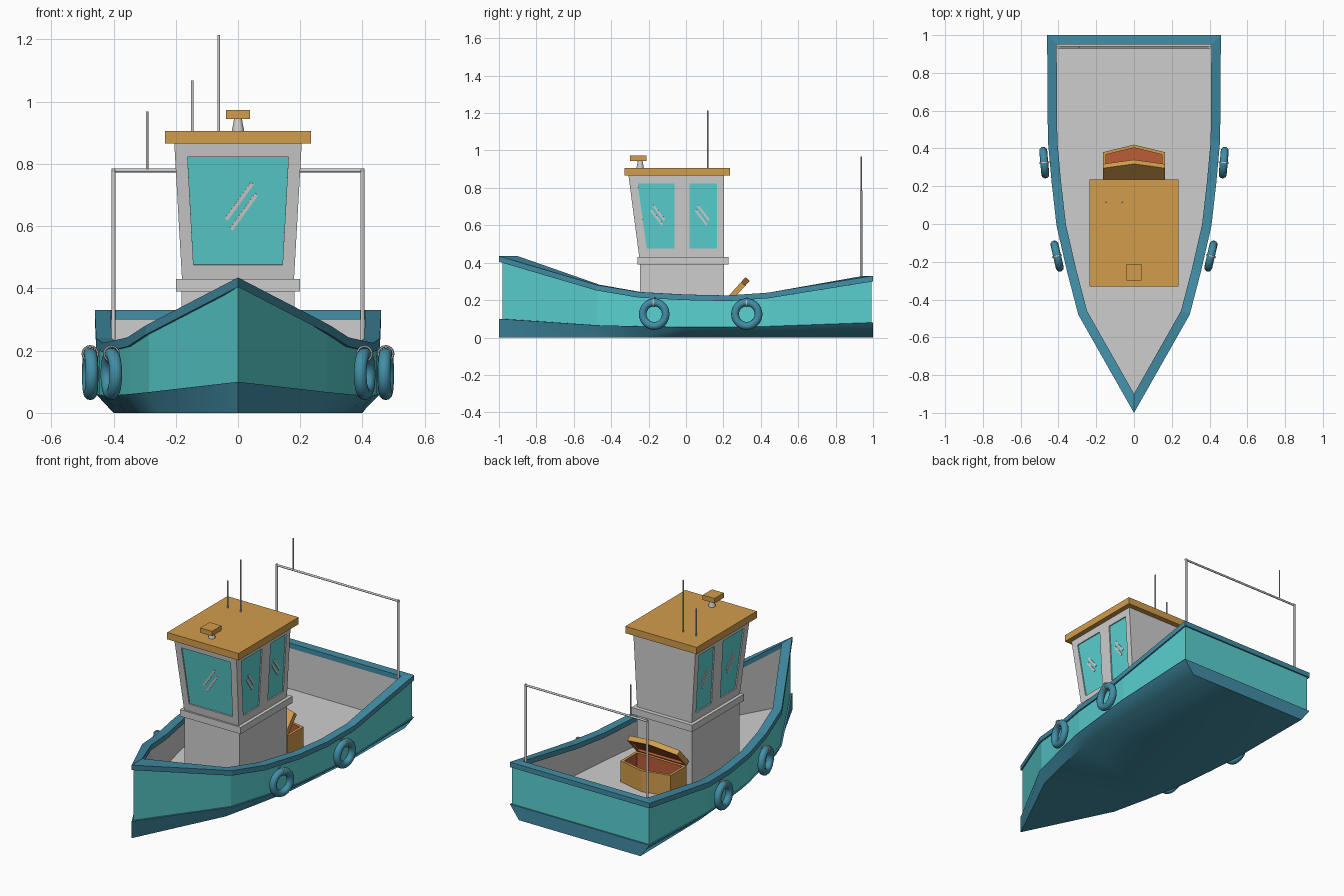
import bpy, bmesh, math
from mathutils import Vector, Matrix

if "Cube" in bpy.data.objects:
    bpy.data.objects.remove(bpy.data.objects["Cube"])


def material(name, rgb):
    m = bpy.data.materials.new(name)
    lin = [((c / 255 + 0.055) / 1.055) ** 2.4 for c in rgb]
    m.diffuse_color = (*lin, 1)
    m.use_nodes = True
    m.node_tree.nodes["Principled BSDF"].inputs["Base Color"].default_value = m.diffuse_color
    return m


TEAL = material("teal", (90, 208, 208))
BLUE = material("deep_blue", (66, 142, 166))
GREY = material("light_grey", (206, 206, 206))
TAN = material("tan", (210, 157, 76))
RED = material("rust_red", (188, 92, 56))


def finish(name, bm, mats, smooth=None):
    me = bpy.data.meshes.new(name)
    bm.to_mesh(me)
    bm.free()
    ob = bpy.data.objects.new(name, me)
    bpy.context.collection.objects.link(ob)
    for m in mats:
        me.materials.append(m)
    if smooth:
        shade(ob, smooth)
    return ob


def shade(ob, angle):
    bpy.ops.object.select_all(action='DESELECT')
    ob.select_set(True)
    bpy.context.view_layer.objects.active = ob
    bpy.ops.object.shade_smooth_by_angle(angle=math.radians(angle))


def loft(name, rings, mats, spans=None, caps=(0, 0), wrap=False, fix=False, smooth=None):
    """Skin closed rings; spans = material per band, caps = material of end caps or None."""
    bm = bmesh.new()
    vs = [[bm.verts.new(p) for p in r] for r in rings]
    n = len(rings[0])
    for k in range(len(rings) if wrap else len(rings) - 1):
        a, b = vs[k], vs[(k + 1) % len(rings)]
        for i in range(n):
            j = (i + 1) % n
            bm.faces.new((a[i], a[j], b[j], b[i])).material_index = spans[k] if spans else 0
    if not wrap and caps[0] is not None:
        bm.faces.new(vs[0][::-1]).material_index = caps[0]
    if not wrap and caps[1] is not None:
        bm.faces.new(vs[-1]).material_index = caps[1]
    if fix:
        bmesh.ops.recalc_face_normals(bm, faces=bm.faces)
    return finish(name, bm, mats, smooth)


def inset(pts, d):
    """Mitred inward offset of a counter-clockwise outline."""
    out = []
    for i, p in enumerate(pts):
        a, b = pts[i - 1], pts[(i + 1) % len(pts)]
        e1 = Vector((p[0] - a[0], p[1] - a[1])).normalized()
        e2 = Vector((b[0] - p[0], b[1] - p[1])).normalized()
        n1, n2 = Vector((-e1.y, e1.x)), Vector((-e2.y, e2.x))
        m = (n1 + n2) / (1 + n1.dot(n2)) * d
        out.append((p[0] + m.x, p[1] + m.y))
    return out


def at(pts, z):
    zs = z if isinstance(z, list) else [z] * len(pts)
    return [(p[0], p[1], h) for p, h in zip(pts, zs)]


def rect(x, y0, y1):
    return [(-x, y0), (x, y0), (x, y1), (-x, y1)]


def box(name, x, y0, y1, z0, z1, mat):
    return loft(name, [at(rect(x, y0, y1), z0), at(rect(x, y0, y1), z1)], [mat])


def rod(name, p, q, r, mat=GREY, r2=None, seg=10):
    p, q = Vector(p), Vector(q)
    bm = bmesh.new()
    rot = (q - p).to_track_quat('Z', 'Y').to_matrix().to_4x4()
    bmesh.ops.create_cone(bm, cap_ends=True, segments=seg, radius1=r, radius2=r if r2 is None else r2,
                          depth=(q - p).length, matrix=Matrix.Translation((p + q) / 2) @ rot)
    return finish(name, bm, [mat], 40)


def torus(name, loc, major, minor, rot, mat, segs):
    bpy.ops.mesh.primitive_torus_add(location=loc, rotation=rot, major_radius=major, minor_radius=minor,
                                     major_segments=segs[0], minor_segments=segs[1])
    ob = bpy.context.object
    ob.name = name
    ob.data.materials.append(mat)
    shade(ob, 60)


# Hull stations: half width, y, rail height, chine height
stations = [(0, -1, .435, .10), (.295, -.48, .282, .066), (.355, -.25, .243, .06), (.41, -.01, .23, .056),
            (.436, .22, .225, .056), (.456, .44, .24, .06), (.46, 1, .33, .08)]
full = stations + [(-x, y, a, b) for x, y, a, b in stations[:0:-1]]
outline = [(s[0], s[1]) for s in full]
rail_z = [s[2] for s in full]
chine_z = [s[3] for s in full]
DECK = .055

# Lower hull, upper hull with inner walls and deck, rail
loft("lower_hull", [at([(x * .87, y) for x, y in outline], 0), at(outline, chine_z),
                    at(inset(outline, .014), chine_z)], [BLUE], caps=(0, None), smooth=50)
hull_top = [z - .02 for z in rail_z]
skin, lining = inset(outline, .009), inset(outline, .045)
loft("upper_hull", [at(skin, chine_z), at(skin, hull_top), at(lining, hull_top), at(lining, DECK)],
     [TEAL, GREY], spans=[0, 0, 1], caps=(None, 1))
rail_low = [z - .03 for z in rail_z]
inner = inset(outline, .05)
loft("rail", [at(outline, rail_low), at(outline, rail_z), at(inner, rail_z), at(inner, rail_low)],
     [BLUE], spans=[0] * 4, wrap=True)

# Cabin
box("cabin_base", .182, -.245, .203, DECK, .39, GREY)
box("cabin_belt", .2, -.26, .228, .39, .43, GREY)
cabin = loft("cabin_upper", [at(rect(.18, -.25, .203), .43), at(rect(.205, -.308, .203), .87)], [GREY])
box("cabin_roof", .235, -.33, .235, .865, .906, TAN)


def front(x, z):
    return Vector((x, -.25 - .058 * (z - .43) / .44, z))


def side(s):
    return lambda y, z: Vector((s * (.18 + .025 * (z - .43) / .44), y, z))


def plate(name, surf, normal, quad, lo, hi, mat):
    pts = [surf(*q) for q in quad]
    n = Vector(normal).normalized()
    return loft(name, [[p + n * lo for p in pts], [p + n * hi for p in pts]], [mat], fix=True)


def window(name, surf, normal, quad, glints):
    # pocket cut in the wall, pane set into it, glint strips on the pane
    cutter = plate("cutter", surf, normal, quad, -.011, .03, GREY)
    mod = cabin.modifiers.new("pocket", 'BOOLEAN')
    mod.operation, mod.solver, mod.object = 'DIFFERENCE', 'EXACT', cutter
    bpy.context.view_layer.objects.active = cabin
    bpy.ops.object.modifier_apply(modifier=mod.name)
    bpy.data.objects.remove(cutter)
    plate(name + "_pane", surf, normal, quad, -.012, -.007, TEAL)
    for a, b in glints:
        a, b = Vector(a), Vector(b)
        d = (b - a).normalized() * .006
        w = Vector((-d.y, d.x))
        plate(name + "_glint", surf, normal, [a - w, b - w, b + w, a + w], -.008, -.004, GREY)


window("front_window", front, (0, -1, -.132), [(-.143, .476), (.143, .476), (.162, .823), (-.162, .823)],
       [((-.038, .62), (.046, .737)), ((-.022, .588), (.06, .702))])
for s, tag in ((1, "right"), (-1, "left")):
    normal = (s, 0, -.057)
    for part, quad, c in (("fore", [(-.21, .476), (-.062, .476), (-.062, .823), (-.258, .823)], -.15),
                          ("aft", [(.02, .476), (.166, .476), (.166, .823), (.02, .823)], .088)):
        window(f"{tag}_{part}_window", side(s), normal, quad,
               [((c - .025, .705), (c + .035, .627)), ((c - .037, .68), (c + .023, .602))])

# Radar and roof antennas
rod("radar_stem", (0, -.245, .9), (0, -.245, .948), .021, r2=.012, seg=12)
box("radar_head", .039, -.3, -.212, .945, .974, TAN)
rod("tall_antenna", (-.062, .115, .9), (-.062, .115, 1.215), .004)
rod("short_antenna", (-.147, .115, .9), (-.147, .115, 1.068), .004)

# Stern frame
for s in (1, -1):
    rod("frame_post", (s * .4, .936, DECK), (s * .4, .936, .785), .007)
rod("frame_bar", (-.406, .936, .779), (.406, .936, .779), .006)
rod("stern_antenna", (-.292, .936, .78), (-.292, .936, .968), .004)

# Chest with open lid
plan = [(-.165, 0), (.165, 0), (.165, .15), (0, .19), (-.165, .15)]
hollow = inset(plan, .016)
chest = loft("chest", [at(plan, 0), at(plan, .18 - DECK), at(hollow, .18 - DECK), at(hollow, .03)],
             [TAN, RED], spans=[0, 0, 1], caps=(0, 1))
chest.location = (0, .23, DECK)
lid = loft("chest_lid", [at(hollow, .012), at(hollow, 0), at(plan, 0), at(plan, .03)],
           [TAN, RED], spans=[1, 0, 0], caps=(1, 0))
lid.scale = (1, .87, 1)
lid.location = (0, .23, .18)
lid.rotation_euler = (math.radians(48), 0, 0)

# Tyre fenders with rope ties
for s in (1, -1):
    for x, y, turn in ((.475, .325, 5), (.407, -.17, 13)):
        yaw = -s * math.radians(turn)
        torus("tyre_fender", (s * x, y, .125), .063, .021, (0, math.pi / 2, yaw), BLUE, (28, 12))
        torus("fender_tie", (s * x, y, .19), .024, .004, (math.pi / 2, 0, yaw), GREY, (16, 6))
